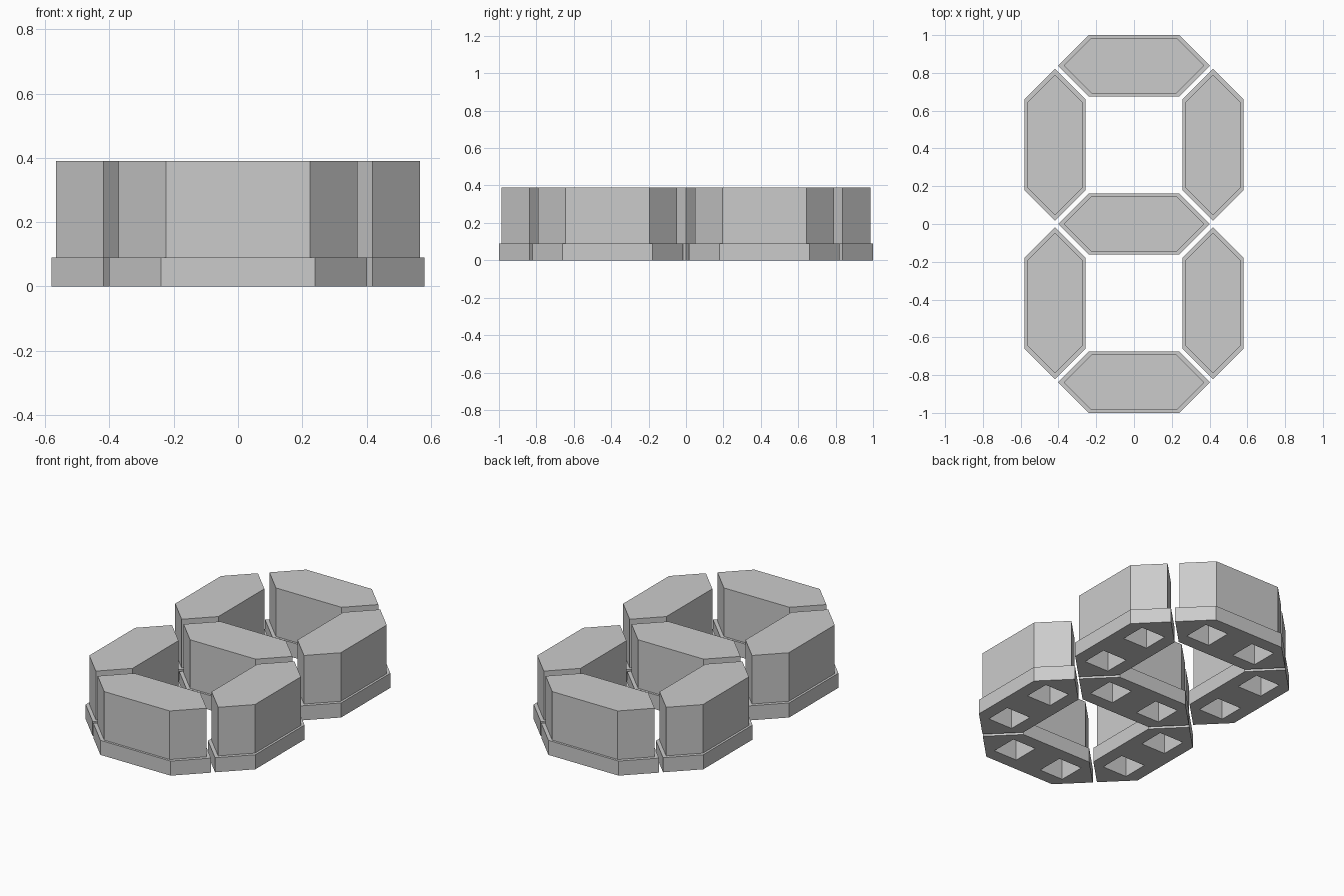
import bpy
import bmesh
import math

if "Cube" in bpy.data.objects:
    bpy.data.objects.remove(bpy.data.objects["Cube"], do_unlink=True)

# Single grey plastic
grey = bpy.data.materials.new("light_grey")
grey.use_nodes = True
colour = (0.6, 0.6, 0.6, 1.0)
grey.diffuse_color = colour
grey.node_tree.nodes["Principled BSDF"].inputs["Base Color"].default_value = colour

FLANGE_TOP, CAP_TOP, POCKET_TOP = 0.09, 0.39, 0.3
FLANGE = (0.402, 0.24, 0.162)   # tip, shoulder, half width
CAP = (0.372, 0.224, 0.148)


def hexagon(size):
    tip, shoulder, half = size
    return [(tip, 0), (shoulder, half), (-shoulder, half),
            (-tip, 0), (-shoulder, -half), (shoulder, -half)]


def rectangle(cx, hx, hy):
    return [(cx + hx, hy), (cx - hx, hy), (cx - hx, -hy), (cx + hx, -hy)]


def ring(bm, outline, z):
    return [bm.verts.new((x, y, z)) for x, y in outline]


def bridge(bm, low, high):
    n = len(low)
    for i in range(n):
        j = (i + 1) % n
        bm.faces.new((low[i], low[j], high[j], high[i]))


def loop_edges(bm, loop):
    return [bm.edges.get((loop[i - 1], loop[i])) for i in range(len(loop))]


def segment_mesh():
    bm = bmesh.new()
    # Stepped outer shell
    base = ring(bm, hexagon(FLANGE), 0)
    rim = ring(bm, hexagon(FLANGE), FLANGE_TOP)
    foot = ring(bm, hexagon(CAP), FLANGE_TOP)
    top = ring(bm, hexagon(CAP), CAP_TOP)
    for low, high in ((base, rim), (rim, foot), (foot, top)):
        bridge(bm, low, high)
    bm.faces.new(top)
    bottom_edges = loop_edges(bm, base)
    # Two square pockets open underneath
    for cx in (-0.168, 0.168):
        outline = rectangle(cx, 0.08, 0.083)
        mouth = ring(bm, outline, 0)
        roof = ring(bm, outline, POCKET_TOP)
        bridge(bm, mouth, roof)
        bm.faces.new(roof)
        bottom_edges += loop_edges(bm, mouth)
    # Underside around the pockets
    bmesh.ops.triangle_fill(bm, edges=bottom_edges, use_beauty=True,
                            normal=(0, 0, -1))
    bmesh.ops.recalc_face_normals(bm, faces=bm.faces)
    mesh = bpy.data.meshes.new("segment")
    bm.to_mesh(mesh)
    bm.free()
    mesh.materials.append(grey)
    return mesh


# Seven segments sharing one mesh
segment = segment_mesh()


def place(name, x, y, angle):
    obj = bpy.data.objects.new(name, segment)
    obj.location = (x, y, 0)
    obj.rotation_euler.z = angle
    bpy.context.collection.objects.link(obj)


for name, y in (("front", -0.838), ("middle", 0), ("back", 0.838)):
    place(name + "_cross_segment", 0, y, 0)
for side, x in (("left", 0.418), ("right", -0.418)):
    for end, y in (("front", -0.419), ("back", 0.419)):
        place(f"{end}_{side}_segment", x, y, math.pi / 2)
